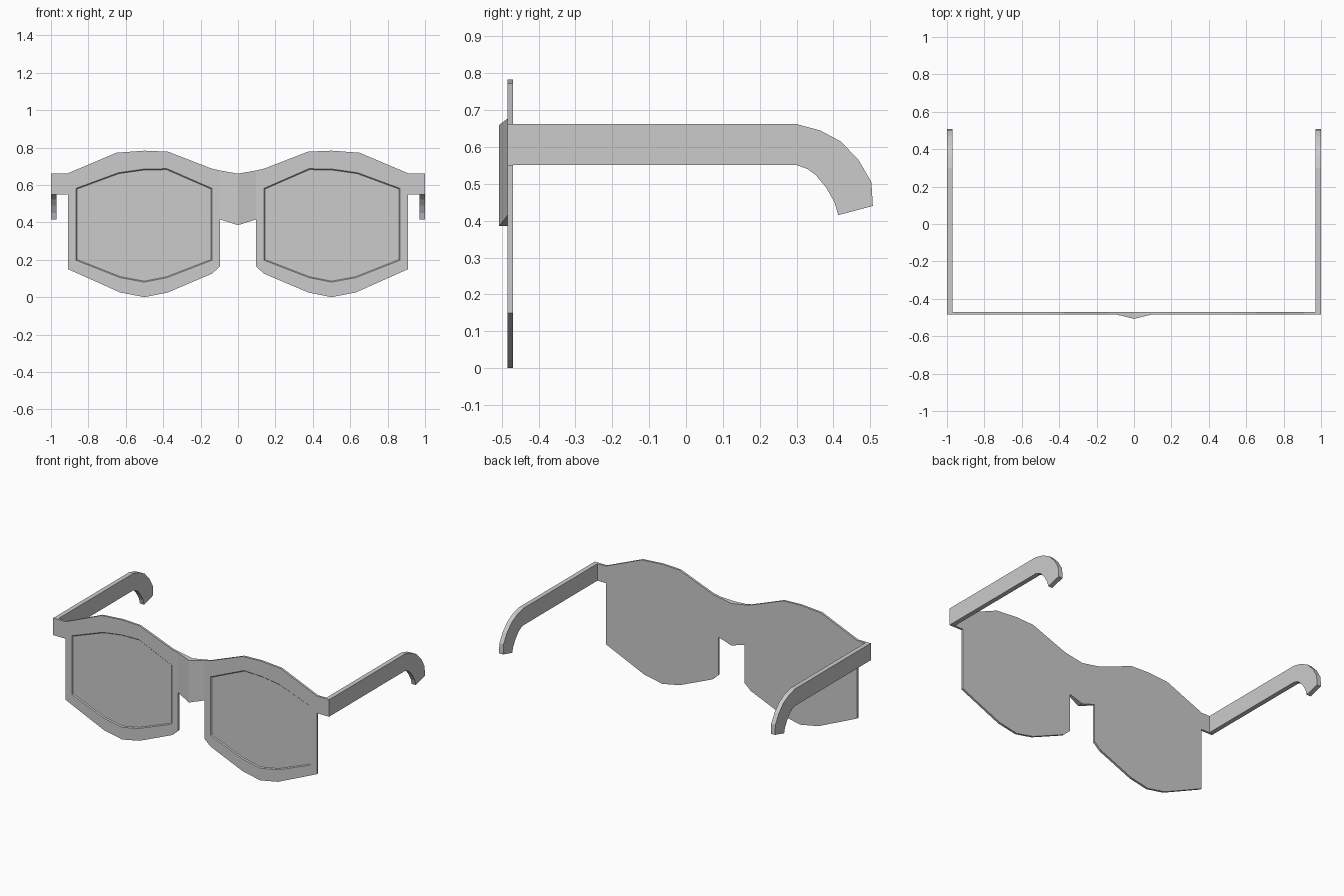
import bpy, bmesh

if "Cube" in bpy.data.objects:
    bpy.data.objects.remove(bpy.data.objects["Cube"])

FRONT, LENS, BACK, RIDGE = -0.484, -0.478, -0.47, -0.507

# right-half profiles in (x, z)
OUTLINE = [(0.095, 0.677), (0.14, 0.687), (0.375, 0.778), (0.5, 0.783), (0.65, 0.772),
           (0.91, 0.662), (1.0, 0.662), (1.0, 0.55), (0.91, 0.55), (0.91, 0.15),
           (0.63, 0.025), (0.5, 0.0), (0.375, 0.025), (0.14, 0.125),
           (0.095, 0.165), (0.095, 0.415)]
RIM = [(0.14, 0.582), (0.38, 0.687), (0.51, 0.684), (0.64, 0.665), (0.865, 0.582),
       (0.865, 0.197), (0.63, 0.104), (0.5, 0.08), (0.38, 0.104), (0.14, 0.197)]
# temple profile in (y, z)
TEMPLE = [(BACK, 0.662), (0.30, 0.662), (0.364, 0.645), (0.42, 0.615), (0.468, 0.565),
          (0.503, 0.505), (0.507, 0.44), (0.413, 0.415), (0.403, 0.45), (0.38, 0.49),
          (0.353, 0.523), (0.33, 0.54), (0.30, 0.551), (BACK, 0.551)]


def ring(bm, pts, y):
    return [bm.verts.new((x, y, z)) for x, z in pts]


def walls(bm, a, b, closed=True):
    n = len(a)
    for i in range(n if closed else n - 1):
        j = (i + 1) % n
        bm.faces.new((a[i], a[j], b[j], b[i]))


def finish(bm, name):
    bmesh.ops.recalc_face_normals(bm, faces=bm.faces)
    me = bpy.data.meshes.new(name)
    bm.to_mesh(me)
    bm.free()
    ob = bpy.data.objects.new(name, me)
    bpy.context.collection.objects.link(ob)
    m = ob.modifiers.new("mirror", 'MIRROR')
    m.use_clip = True
    m.merge_threshold = 0.0005
    return ob


# front frame with recessed lenses and ridged nose bridge
bm = bmesh.new()
of, ob_ = ring(bm, OUTLINE, FRONT), ring(bm, OUTLINE, BACK)
rim = ring(bm, RIM, FRONT)
inner = ring(bm, [(0.5 + (x - 0.5) * 0.985, 0.385 + (z - 0.385) * 0.982) for x, z in RIM], LENS)
edges = [bm.edges.new((r[i], r[(i + 1) % len(r)])) for r in (of, rim) for i in range(len(r))]
bmesh.ops.triangle_fill(bm, edges=edges, use_beauty=True, normal=(0, -1, 0))
walls(bm, rim, inner)
bm.faces.new(inner)
bm.faces.new(ob_)
walls(bm, of, ob_, closed=False)
tf, lf = ring(bm, [(0, 0.66), (0, 0.385)], RIDGE)
tb, lb = ring(bm, [(0, 0.66), (0, 0.385)], BACK)
for f in ((of[0], tf, lf, of[-1]), (ob_[0], tb, lb, ob_[-1]),
          (of[0], tf, tb, ob_[0]), (of[-1], lf, lb, ob_[-1])):
    bm.faces.new(f)
finish(bm, "front_frame")

# temples with hooked ear ends
bm = bmesh.new()
a = [bm.verts.new((0.97, y, z)) for y, z in TEMPLE]
b = [bm.verts.new((1.0, y, z)) for y, z in TEMPLE]
walls(bm, a, b)
bm.faces.new(a)
bm.faces.new(b)
finish(bm, "temples")
